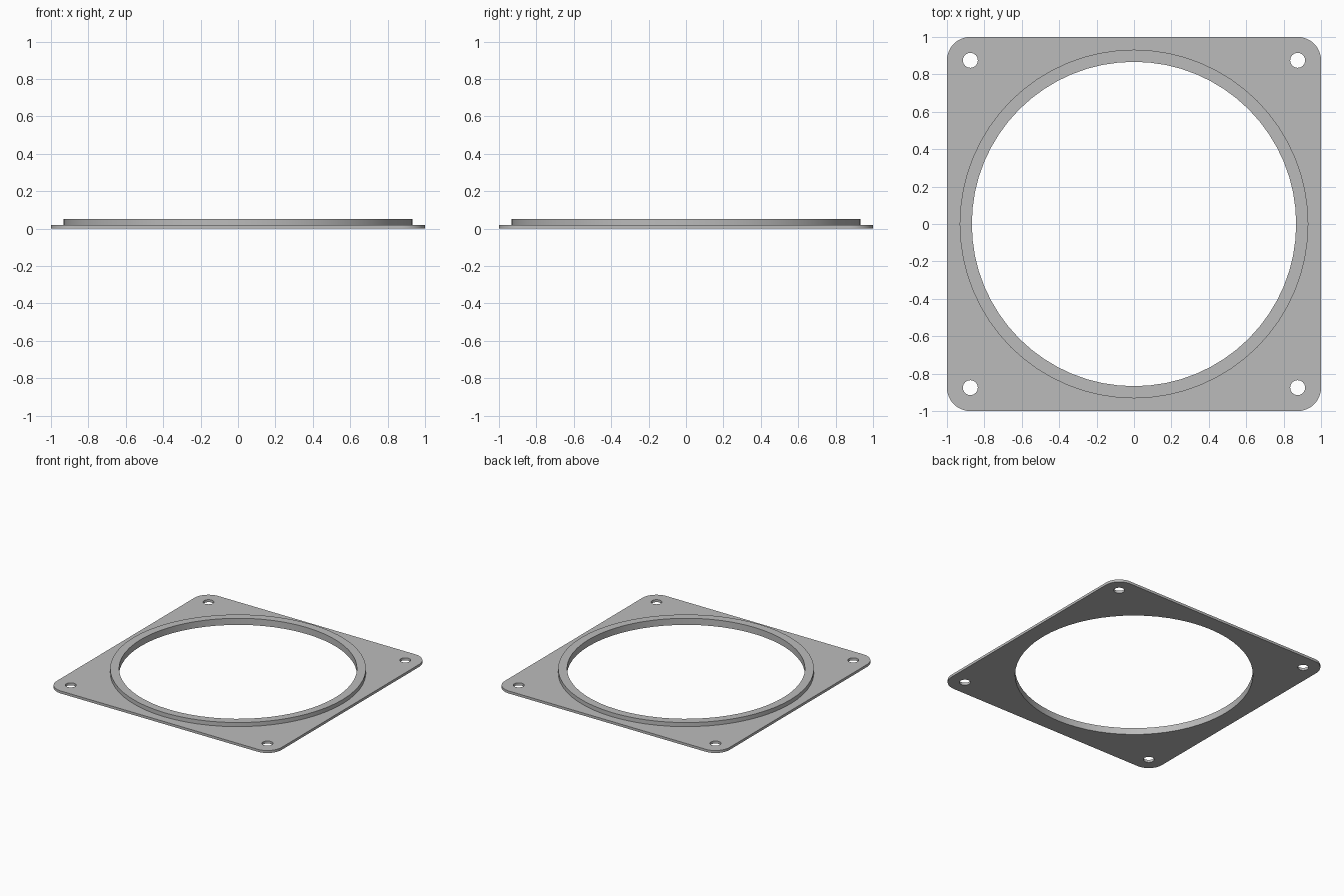
import bpy, bmesh
from math import sin, cos, pi, radians
from mathutils import Vector

cube = bpy.data.objects.get("Cube")
if cube:
    bpy.data.objects.remove(cube)

HALF = 1.0            # half width of the square plate
CORNER = 0.125        # corner radius, the bolt holes share its centre
HOLE = 0.04
BORE, COLLAR = 0.867, 0.932
PLATE_Z, COLLAR_Z = 0.02, 0.053

grey = bpy.data.materials.new("grey_metal")
grey.use_nodes = True
colour = (0.5, 0.5, 0.5, 1)
grey.diffuse_color = colour
grey.node_tree.nodes["Principled BSDF"].inputs["Base Color"].default_value = colour


def arc(cx, cy, r, start, sweep, n):
    return [(cx + r * cos(start + sweep * i / n), cy + r * sin(start + sweep * i / n))
            for i in range(n)]


def circle(cx, cy, r, n):
    return arc(cx, cy, r, 0, 2 * pi, n)


bm = bmesh.new()


def loop(points, z):
    """Closed ring of edges at height z."""
    vs = [bm.verts.new((x, y, z)) for x, y in points]
    es = [bm.edges.new((v, vs[i - 1])) for i, v in enumerate(vs)]
    return vs, es


def wall(a, b):
    """Vertical band between two matching loops."""
    for i in range(len(a[0])):
        bm.faces.new((a[0][i - 1], a[0][i], b[0][i], b[0][i - 1]))


def sheet(loops, up):
    """Flat face filling the area between an outline and its holes."""
    edges = [e for l in loops for e in l[1]]
    bmesh.ops.triangle_fill(bm, edges=edges, use_beauty=True,
                            use_dissolve=False, normal=Vector((0, 0, up)))


# Outline with rounded corners, and the four bolt holes
c = HALF - CORNER
centres = [(c, c), (-c, c), (-c, -c), (c, -c)]
outline = []
for k, (x, y) in enumerate(centres):
    outline += arc(x, y, CORNER, k * pi / 2, pi / 2, 10)
    end = (k + 1) * pi / 2
    outline.append((x + CORNER * cos(end), y + CORNER * sin(end)))
shapes = [outline] + [circle(x, y, HOLE, 24) for x, y in centres]

# Plate edges and hole walls
low = [loop(s, 0) for s in shapes]
high = [loop(s, PLATE_Z) for s in shapes]

# Raised collar around the central bore
bore_low = loop(circle(0, 0, BORE, 64), 0)
bore_top = loop(circle(0, 0, BORE, 64), COLLAR_Z)
collar_low = loop(circle(0, 0, COLLAR, 64), PLATE_Z)
collar_top = loop(circle(0, 0, COLLAR, 64), COLLAR_Z)

# Flat surfaces, then the walls joining them
sheet(low + [bore_low], -1)
sheet(high + [collar_low], 1)
for a, b in zip(low, high):
    wall(a, b)
wall(bore_low, bore_top)
wall(collar_low, collar_top)
wall(bore_top, collar_top)
bmesh.ops.recalc_face_normals(bm, faces=bm.faces)

mesh = bpy.data.meshes.new("flange_plate")
bm.to_mesh(mesh)
bm.free()
mesh.materials.append(grey)
plate = bpy.data.objects.new("flange_plate", mesh)
bpy.context.collection.objects.link(plate)

bpy.ops.object.select_all(action="DESELECT")
plate.select_set(True)
bpy.context.view_layer.objects.active = plate
bpy.ops.object.shade_smooth_by_angle(angle=radians(30))
